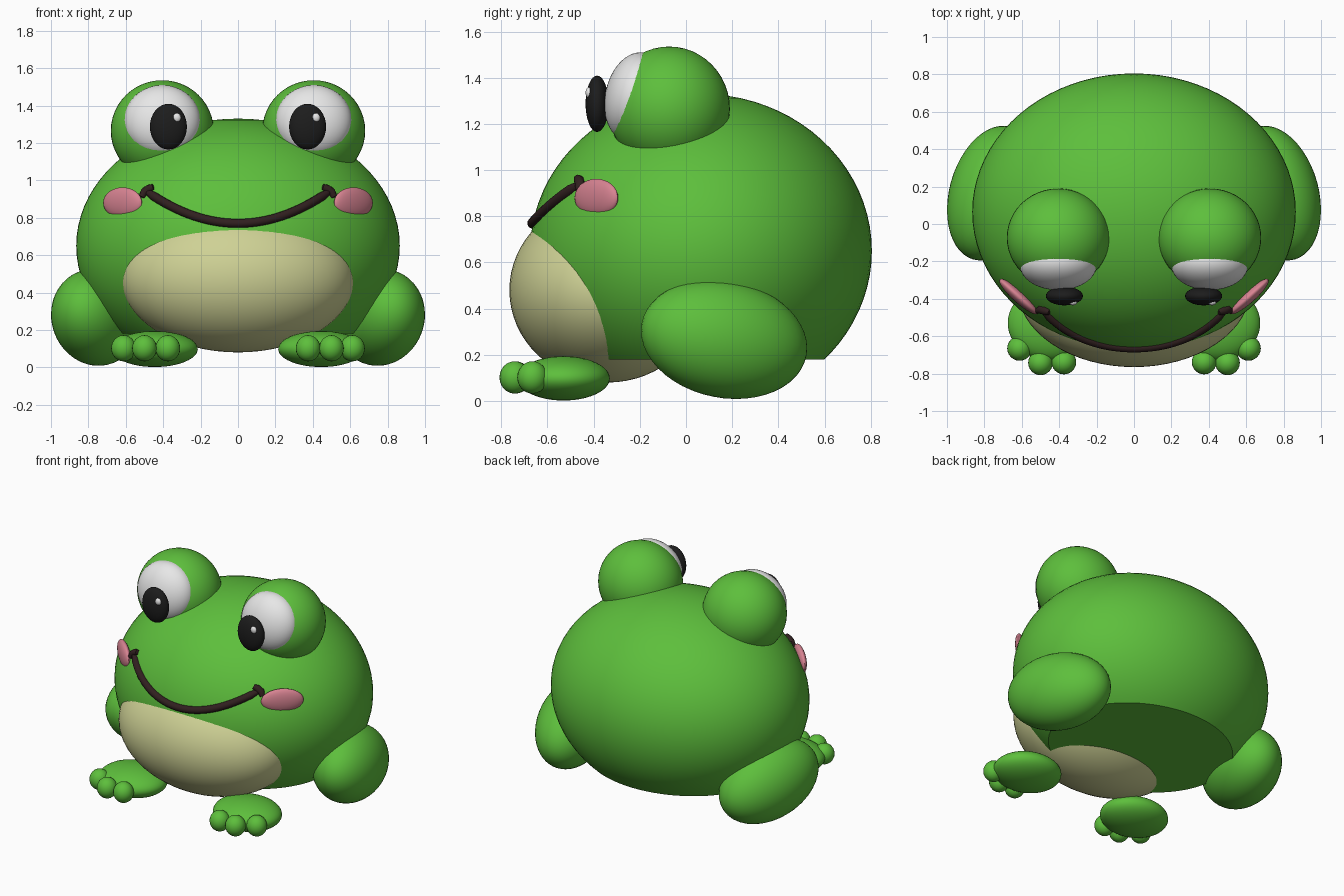
import bpy, bmesh, math
from mathutils import Matrix, Vector, Euler

if "Cube" in bpy.data.objects:
    bpy.data.objects.remove(bpy.data.objects["Cube"], do_unlink=True)


def material(name, rgb):
    m = bpy.data.materials.new(name)
    m.use_nodes = True
    m.diffuse_color = (*rgb, 1)
    bsdf = next(n for n in m.node_tree.nodes if n.type == 'BSDF_PRINCIPLED')
    bsdf.inputs["Base Color"].default_value = (*rgb, 1)
    bsdf.inputs["Roughness"].default_value = 0.6
    return m


GREEN = material("frog green", (0.11, 0.52, 0.045))
CREAM = material("belly cream", (0.62, 0.64, 0.30))
WHITE = material("eye white", (0.80, 0.80, 0.80))
BLACK = material("pupil black", (0.012, 0.012, 0.012))
PINK = material("cheek pink", (0.69, 0.23, 0.29))
BROWN = material("mouth brown", (0.030, 0.014, 0.014))


def smooth(ob):
    bpy.ops.object.select_all(action='DESELECT')
    ob.select_set(True)
    bpy.context.view_layer.objects.active = ob
    bpy.ops.object.shade_smooth_by_angle(angle=math.radians(40))


def ellipsoid(name, mat, centre, radii, rot=(0, 0, 0), floor=None, seg=48):
    """Ellipsoid with rotation in degrees; floor cuts it flat at that height."""
    bm = bmesh.new()
    turn = Euler([math.radians(a) for a in rot]).to_matrix().to_4x4()
    bmesh.ops.create_uvsphere(bm, u_segments=seg, v_segments=seg // 2, radius=1,
                              matrix=Matrix.Translation(centre) @ turn @ Matrix.Diagonal((*radii, 1)))
    if floor is not None:
        cut = bmesh.ops.bisect_plane(bm, geom=bm.verts[:] + bm.edges[:] + bm.faces[:],
                                     plane_co=(0, 0, floor), plane_no=(0, 0, 1), clear_inner=True)
        rim = [e for e in cut["geom_cut"] if isinstance(e, bmesh.types.BMEdge)]
        bmesh.ops.holes_fill(bm, edges=rim)
    bmesh.ops.recalc_face_normals(bm, faces=bm.faces[:])
    me = bpy.data.meshes.new(name)
    bm.to_mesh(me)
    bm.free()
    me.materials.append(mat)
    ob = bpy.data.objects.new(name, me)
    bpy.context.collection.objects.link(ob)
    smooth(ob)
    return ob


# Body and belly
BODY_C, BODY_R = Vector((0, 0.065, 0.65)), Vector((0.865, 0.74, 0.68))
ellipsoid("body", GREEN, BODY_C, BODY_R, floor=0.18, seg=80)
ellipsoid("belly", CREAM, (0, -0.34, 0.48), (0.625, 0.425, 0.40), seg=64)


def on_body(x, z):
    """Point on the front of the body at the given x and z."""
    u, w = x / BODY_R.x, (z - BODY_C.z) / BODY_R.z
    return Vector((x, BODY_C.y - BODY_R.y * math.sqrt(1 - u * u - w * w), z))


def tube(name, points, radius):
    cu = bpy.data.curves.new(name, 'CURVE')
    cu.dimensions = '3D'
    cu.bevel_depth = radius
    cu.bevel_resolution = 4
    cu.use_fill_caps = True
    sp = cu.splines.new('POLY')
    sp.points.add(len(points) - 1)
    for i, (p, co) in enumerate(zip(sp.points, points)):
        p.co = (*co, 1)
        p.radius = 0.7 if i in (0, len(points) - 1) else 1
    cu.materials.append(BROWN)
    ob = bpy.data.objects.new(name, cu)
    bpy.context.collection.objects.link(ob)
    bpy.ops.object.select_all(action='DESELECT')
    ob.select_set(True)
    bpy.context.view_layer.objects.active = ob
    bpy.ops.object.convert(target='MESH')
    smooth(bpy.context.view_layer.objects.active)


# Smile following the body surface
xs = [-0.48 + 0.96 * i / 32 for i in range(33)]
tube("mouth", [on_body(x, 0.77 + 0.165 * (abs(x) / 0.48) ** 2) for x in xs], 0.024)

for side, s in (("right", -1), ("left", 1)):
    # Dimple stroke at the mouth corner
    ends = [(0.515, 0.91), (0.50, 0.938), (0.475, 0.955), (0.452, 0.965)]
    tube(f"{side}_mouth_corner", [on_body(s * x, z) + Vector((0, -0.006, 0)) for x, z in ends], 0.023)

    # Cheek
    ellipsoid(f"{side}_cheek", PINK, (s * 0.617, -0.388, 0.88), (0.137, 0.032, 0.082), (0, 0, s * 42), seg=32)

    # Eye: bulge, white, pupil and a highlight that sits on the same side of both pupils
    ellipsoid(f"{side}_eye_bulge", GREEN, (s * 0.405, -0.073, 1.265), (0.275, 0.263, 0.27))
    ellipsoid(f"{side}_eye_white", WHITE, (s * 0.405, -0.222, 1.317), (0.204, 0.128, 0.195), (-12, 0, 0))
    ellipsoid(f"{side}_pupil", BLACK, (s * 0.372, -0.385, 1.287), (0.099, 0.05, 0.122), seg=32)
    ellipsoid(f"{side}_eye_highlight", WHITE, (s * 0.372 + 0.045, -0.421, 1.335), (0.022, 0.014, 0.024), seg=16)

    # Folded hind leg
    ellipsoid(f"{side}_hind_leg", GREEN, (s * 0.76, 0.165, 0.267), (0.227, 0.372, 0.253), (-11, 0, s * 15.5))

    # Front foot with three round toes
    ellipsoid(f"{side}_front_foot", GREEN, (s * 0.445, -0.53, 0.098), (0.23, 0.2, 0.096))
    for i, (x, y) in enumerate([(0.612, -0.665), (0.5, -0.742), (0.375, -0.738)]):
        ellipsoid(f"{side}_toe_{i + 1}", GREEN, (s * x, y, 0.102), (0.066, 0.066, 0.07), seg=24)
